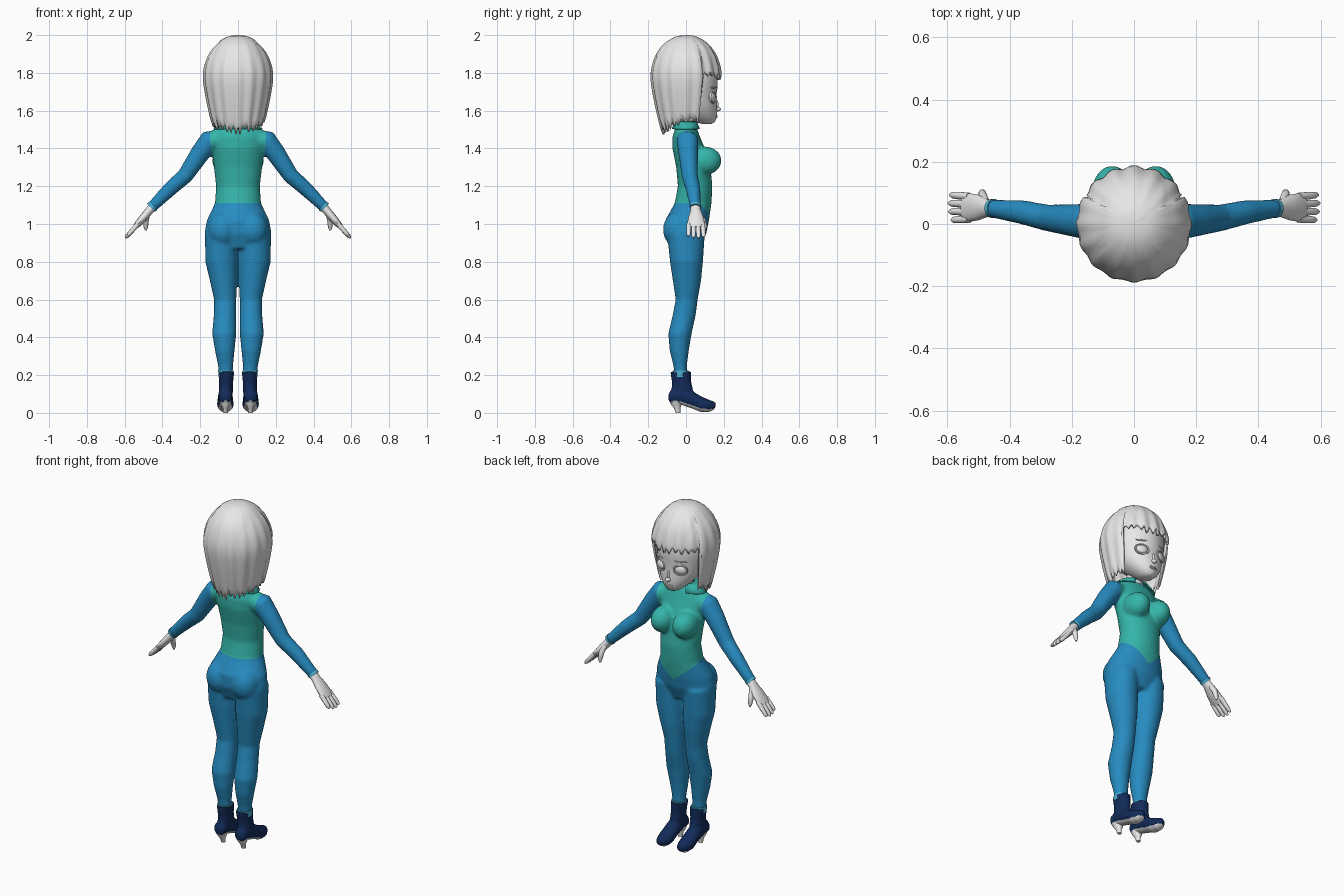
import bpy, bmesh, random
from math import sin, cos, pi, sqrt
from mathutils import Vector, Matrix

random.seed(4)
if "Cube" in bpy.data.objects:
    bpy.data.objects.remove(bpy.data.objects["Cube"])


def material(name, rgb):
    m = bpy.data.materials.new(name)
    m.use_nodes = True
    m.diffuse_color = (*rgb, 1)
    m.node_tree.nodes["Principled BSDF"].inputs["Base Color"].default_value = (*rgb, 1)
    return m


PALE = material("pale grey", (0.8, 0.8, 0.8))
BLUE = material("suit blue", (0.02, 0.26, 0.53))
TEAL = material("vest teal", (0.035, 0.46, 0.4))
NAVY = material("boot navy", (0.006, 0.024, 0.1))
TRIM = material("trim light blue", (0.08, 0.45, 0.65))
X, Y, Z = Vector((1, 0, 0)), Vector((0, 1, 0)), Vector((0, 0, 1))


def ring(centre, u, v, n=28):
    return [Vector(centre) + u * cos(2 * pi * i / n) + v * sin(2 * pi * i / n) for i in range(n)]


def loft(bm, rings, caps=True):
    rows = [[bm.verts.new(p) for p in r] for r in rings]
    n = len(rows[0])
    for a, b in zip(rows, rows[1:]):
        for i in range(n):
            bm.faces.new((a[i], a[(i + 1) % n], b[(i + 1) % n], b[i]))
    if caps:
        bm.faces.new(rows[0])
        bm.faces.new(rows[-1])


def stack(bm, sections, x=0):
    """Loft level rings given as z, back y, front y, half width and optional centre x."""
    loft(bm, [ring((x * s[4] if x else 0, (s[1] + s[2]) / 2, s[0]), X * s[3], Y * (s[2] - s[1]) / 2)
              for s in sections])


def limb(bm, path, n=16):
    """Loft a round tube through points given as x, y, z, radius."""
    pts = [Vector(p[:3]) for p in path]
    rings = []
    for i, p in enumerate(pts):
        d = (pts[min(i + 1, len(pts) - 1)] - pts[max(i - 1, 0)]).normalized()
        u = Y.cross(d).normalized()
        rings.append(ring(p, u * path[i][3], d.cross(u) * path[i][3], n))
    loft(bm, rings)


def ball(bm, centre, size, turn=0):
    m = Matrix.Translation(centre) @ Matrix.Rotation(turn, 4, "Z") @ Matrix.Diagonal((*size, 1))
    bmesh.ops.create_uvsphere(bm, u_segments=24, v_segments=14, radius=1, matrix=m)


def finish(name, bm, *mats, angle=0.7):
    bmesh.ops.recalc_face_normals(bm, faces=bm.faces)
    me = bpy.data.meshes.new(name)
    bm.to_mesh(me)
    bm.free()
    for m in mats:
        me.materials.append(m)
    ob = bpy.data.objects.new(name, me)
    bpy.context.collection.objects.link(ob)
    bpy.ops.object.select_all(action="DESELECT")
    ob.select_set(True)
    bpy.context.view_layer.objects.active = ob
    bpy.ops.object.shade_smooth_by_angle(angle=angle)
    return ob


def fuse(bm, voxel, smooth):
    """Merge overlapping volumes into one skin and return it as a new bmesh."""
    ob = finish("fuse_helper", bm)
    mod = ob.modifiers.new("Remesh", "REMESH")
    mod.mode, mod.voxel_size = "VOXEL", voxel
    sm = ob.modifiers.new("Smooth", "SMOOTH")
    sm.factor, sm.iterations = 0.5, smooth
    me = bpy.data.meshes.new_from_object(ob.evaluated_get(bpy.context.evaluated_depsgraph_get()))
    out = bmesh.new()
    out.from_mesh(me)
    bpy.data.objects.remove(ob)
    bpy.data.meshes.remove(me)
    return out


# Body suit: torso, legs and sleeves fused into one skin
bm = bmesh.new()
stack(bm, [(.87, -.08, .075, .12), (.95, -.11, .108, .178), (1.02, -.11, .122, .165),
           (1.11, -.06, .135, .122), (1.2, -.043, .14, .116), (1.3, -.052, .13, .128),
           (1.4, -.072, .1, .138), (1.46, -.072, .075, .145), (1.5, -.06, .06, .13), (1.53, -.04, .045, .07)])
for s in (-1, 1):
    stack(bm, [(.95, -.1, .1, .085, .09), (.8, -.085, .09, .086, .087), (.7, -.07, .08, .072, .077),
               (.6, -.055, .062, .059, .068), (.52, -.07, .052, .059, .069), (.42, -.094, .03, .064, .073),
               (.33, -.087, .015, .052, .07), (.25, -.067, .005, .04, .066), (.19, -.06, .005, .036, .064)], s)
    ball(bm, (s * .07, .1, 1.335), (.066, .088, .075))
    ball(bm, (s * .08, -.04, .97), (.08, .082, .095))
    limb(bm, [(s * .1, 0, 1.45, .05), (s * .15, .008, 1.44, .059), (s * .2, .012, 1.375, .052),
              (s * .28, .02, 1.255, .043), (s * .36, .038, 1.185, .039), (s * .458, .05, 1.088, .029)])
bm = fuse(bm, .009, 5)


def cut(point, normal):
    bmesh.ops.bisect_plane(bm, geom=bm.verts[:] + bm.edges[:] + bm.faces[:], plane_co=point, plane_no=normal)


# Vest outline: armholes, level back hem, pointed front hem
cut((0, 0, 1.11), Z)
for s in (-1, 1):
    cut((s * .143, 0, 1.4), (1, 0, s * -.08))
    cut((0, 0, 1), (s * -.85, 0, 1))
for f in bm.faces:
    c = f.calc_center_median()
    hem = min(1.11, 1 + .85 * abs(c.x)) if c.y > .03 else 1.11
    f.material_index = int(c.z > hem and abs(c.x) < .143 + .08 * (c.z - 1.4))
finish("body_suit", bm, BLUE, TEAL)

# Collar, open at the throat
bm = bmesh.new()
rows = [[bm.verts.new((r * cos(a), .002 + q * sin(a), z)) for a in
         [pi / 2 + .4 + i * (2 * pi - .8) / 30 for i in range(31)]]
        for r, q, z in ((.05, .045, 1.545), (.085, .06, 1.54), (.13, .078, 1.505))]
for a, b in zip(rows, rows[1:]):
    for i in range(30):
        bm.faces.new((a[i], a[i + 1], b[i + 1], b[i]))
finish("collar", bm, TEAL).modifiers.new("Thickness", "SOLIDIFY").thickness = .006

# Neck and head
bm = bmesh.new()
stack(bm, [(1.49, -.045, .05, .055), (1.54, -.035, .045, .045), (1.62, -.04, .05, .045)])
finish("neck", bm, PALE)
bm = bmesh.new()
stack(bm, [(1.53, .085, .135, .02), (1.54, .05, .153, .042), (1.565, .01, .163, .07), (1.6, -.04, .165, .1),
           (1.64, -.08, .163, .122), (1.68, -.11, .16, .134), (1.73, -.13, .168, .143), (1.8, -.14, .168, .147),
           (1.88, -.12, .145, .125), (1.94, -.06, .08, .07)])
ball(bm, (0, .162, 1.608), (.014, .023, .013))
ball(bm, (0, .158, 1.63), (.008, .014, .03))
for z in (1.566, 1.574):
    ball(bm, (0, .157, z), (.024, .011, .005))
finish("head", bm, PALE)

# Eyes with raised lids, and brows
for s, side in ((-1, "right"), (1, "left")):
    bm = bmesh.new()
    ball(bm, (s * .064, .138, 1.67), (.034, .016, .026), s * -.38)
    finish(side + "_eye", bm, PALE)
    bm = bmesh.new()
    turn = Matrix.Rotation(s * -.38, 3, "Z")
    outline = []
    for i in range(25):
        a = 2 * pi * i / 24
        rim = turn @ Vector((.037 * cos(a), 0, .029 * sin(a)))
        outward = turn @ Vector((cos(a), 0, sin(a)))
        outline.append(ring(Vector((s * .064, .143, 1.67)) + rim, outward * .005, turn @ Y * .007, 8))
    loft(bm, outline, caps=False)
    ball(bm, (s * .064, .146, 1.722), (.038, .008, .005), s * -.38)
    finish(side + "_eyelid", bm, PALE)

# Bobbed hair with a fringe and ragged ends
bm = bmesh.new()
N, ROWS = 128, 16
tips = [random.uniform(.02, .05) for i in range(N // 4)]
rows = [[] for r in range(ROWS)]
for i in range(N):
    a = 2 * pi * i / N
    jag = (0, .5, 1, .5)[i % 4] * tips[i // 4]
    fringe = sin(a) > .48
    low = 1.81 - jag * .9 if fringe else 1.568 + .2 * min(0, sin(a)) * .22 - jag
    for r in range(ROWS):
        t = (r + 1) / ROWS
        z = 2 - (2 - low) * t ** 1.7
        if z > 1.78:
            k = sqrt(max(0, 1 - ((z - 1.78) / .222) ** 2))
        else:
            k = 1 - .26 * ((1.78 - z) / .25) ** 1.3
        k *= 1 + .025 * t * (cos(a * N / 4 / 2) - .3)
        x, y = .185 * k * cos(a), .187 * k * sin(a)
        ridge = .005 if abs(x) < .1 and z > 1.88 else 0
        rows[r].append(bm.verts.new((x, y, z - .005 + ridge)))
crown = bm.verts.new((0, 0, 2))
for i in range(N):
    j = (i + 1) % N
    bm.faces.new((crown, rows[0][i], rows[0][j]))
    for a, b in zip(rows, rows[1:]):
        bm.faces.new((a[i], b[i], b[j], a[j]))
finish("hair", bm, PALE, angle=.8).modifiers.new("Thickness", "SOLIDIFY").thickness = .012

for s, side in ((-1, "right"), (1, "left")):
    # Hand: flattened palm, four fingers and a thumb
    bm = bmesh.new()
    flat = Vector((s * .74, 0, .67))
    loft(bm, [ring((s * x, y, z), flat * t, Y * w, 16) for x, y, z, t, w in (
        (.44, .049, 1.105, .024, .025), (.47, .051, 1.07, .022, .028), (.5, .053, 1.035, .021, .041),
        (.53, .053, 1.0, .018, .046), (.55, .052, .98, .011, .04))])
    for k in range(4):
        y, reach = .016 + .024 * k, (.85, .97, 1, .93)[k]
        limb(bm, [(s * (.53 + .066 * reach * t), y + .003 * (k - 1) * t, 1 - .075 * reach * t, r)
                  for t, r in ((0, .013), (.5, .0125), (.85, .011), (1, .005))], 10)
    limb(bm, [(s * .478, .07, 1.055, .014), (s * .487, .09, 1.02, .015), (s * .488, .1, .985, .012),
              (s * .488, .102, .965, .005)], 10)
    finish(side + "_hand", bm, PALE)
    bm = bmesh.new()
    limb(bm, [(s * .45, .05, 1.096, .031), (s * .46, .05, 1.086, .03)])
    finish(side + "_cuff", bm, TRIM)

    # Ankle boot: shaft and foot fused, pale underside
    bm = bmesh.new()
    stack(bm, [(.218, -.083, .028, .042, .062), (.16, -.074, .028, .037, .063),
               (.11, -.078, .04, .037, .064), (.07, -.075, .03, .034, .065)], s)
    loft(bm, [ring((s * .067, y, (a + b) / 2), X * w, Z * (b - a) / 2, 20) for y, a, b, w in (
        (-.092, .065, .1, .016), (-.078, .048, .125, .034), (-.03, .044, .14, .038), (.03, .024, .118, .041),
        (.08, .004, .088, .044), (.12, .003, .07, .038), (.145, .015, .062, .025), (.156, .03, .055, .01))])
    bm = fuse(bm, .006, 2)
    bm.normal_update()
    for f in bm.faces:
        f.material_index = int(f.normal.z < -.55 and f.calc_center_median().z < .08)
    finish(side + "_boot", bm, NAVY, PALE)
    bm = bmesh.new()
    stack(bm, [(.19, -.07, .013, .039, .064), (.224, -.07, .013, .041, .064)], s)
    finish(side + "_boot_lining", bm, TRIM)
    bm = bmesh.new()
    stack(bm, [(.07, -.086, -.02, .03, .066), (.045, -.08, -.024, .024, .066),
               (.025, -.064, -.03, .014, .066), (0, -.054, -.03, .012, .066)], s)
    finish(side + "_heel", bm, PALE)
